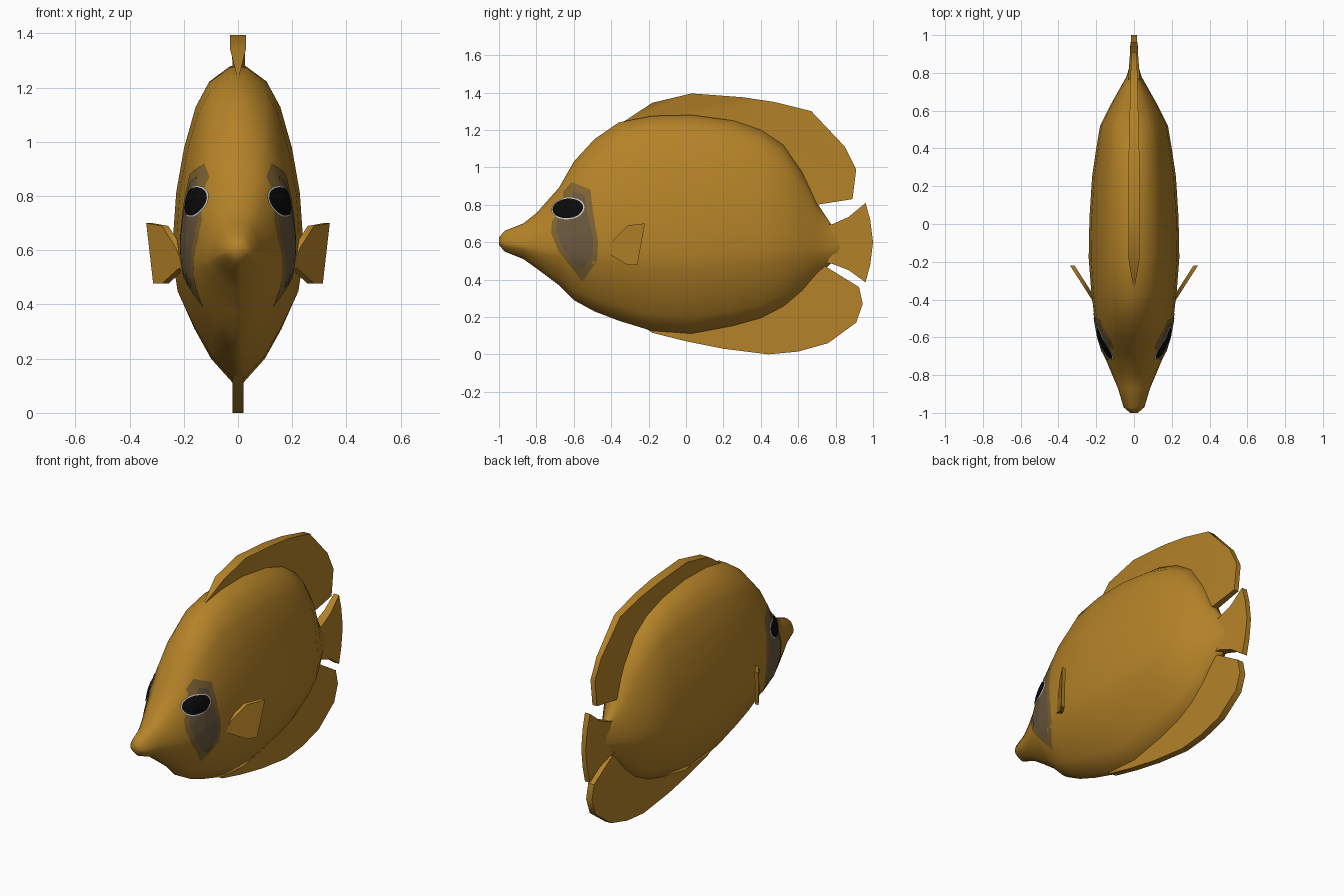
import bpy, bmesh, math
from mathutils import Vector
from mathutils.bvhtree import BVHTree

if "Cube" in bpy.data.objects:
    bpy.data.objects.remove(bpy.data.objects["Cube"])


def material(name, rgb):
    m = bpy.data.materials.new(name)
    m.diffuse_color = (*rgb, 1)
    m.use_nodes = True
    m.node_tree.nodes["Principled BSDF"].inputs["Base Color"].default_value = m.diffuse_color
    return m


GOLD = material("golden_skin", (0.46, 0.225, 0.021))
BROWN = material("soft_brown", (0.215, 0.125, 0.033))
GREY = material("grey_brown", (0.145, 0.1, 0.05))
BLACK = material("eye_black", (0.003, 0.003, 0.003))
PALE = material("pale_rim", (0.6, 0.6, 0.56))


def finish(bm, name, mat, angle):
    bmesh.ops.recalc_face_normals(bm, faces=bm.faces)
    me = bpy.data.meshes.new(name)
    bm.to_mesh(me)
    bm.free()
    me.materials.append(mat)
    ob = bpy.data.objects.new(name, me)
    bpy.context.collection.objects.link(ob)
    bpy.ops.object.select_all(action='DESELECT')
    ob.select_set(True)
    bpy.context.view_layer.objects.active = ob
    bpy.ops.object.shade_smooth_by_angle(angle=math.radians(angle))
    return ob


# Body stations: y, top z, bottom z, half width
STATIONS = [
    (-1.0, .625, .585, .02), (-.97, .66, .55, .055), (-.87, .70, .51, .085),
    (-.8, .755, .46, .115), (-.68, .89, .37, .165), (-.6, 1.03, .29, .19),
    (-.49, 1.15, .23, .21), (-.36, 1.24, .18, .226), (-.18, 1.275, .125, .24),
    (.03, 1.28, .11, .236), (.25, 1.25, .15, .222), (.4, 1.2, .19, .2),
    (.52, 1.12, .25, .18), (.62, .98, .33, .13), (.7, .81, .42, .085),
    (.78, .69, .49, .04), (.86, .67, .51, .016)]
# Half section: height fraction above or below the middle, width fraction
SECTION = [(1, .12), (.91, .45), (.77, .65), (.53, .83), (.27, .95), (0, 1),
           (-.2, .985), (-.37, .93), (-.62, .68), (-.83, .42), (-1, .08)]


def build_body():
    bm = bmesh.new()
    rings = []
    for y, top, bottom, w in STATIONS:
        mid = bottom + (top - bottom) * .45
        half = [(w * k, mid + t * ((top - mid) if t > 0 else (mid - bottom))) for t, k in SECTION]
        loop = half + [(-x, z) for x, z in reversed(half)]
        rings.append([bm.verts.new((x, y, z)) for x, z in loop])
    n = len(rings[0])
    for a, b in zip(rings, rings[1:]):
        for i in range(n):
            bm.faces.new((a[i], a[(i + 1) % n], b[(i + 1) % n], b[i]))
    bm.faces.new(rings[0])
    bm.faces.new(rings[-1])
    bmesh.ops.recalc_face_normals(bm, faces=bm.faces)
    tree = BVHTree.FromBMesh(bm)
    finish(bm, "body", GOLD, 70)
    return tree


def slab(name, outline, centre, half):
    """Thin fin from a (y, z) outline; centre and half give x by y."""
    bm = bmesh.new()
    right = [bm.verts.new((centre(y) + half(y), y, z)) for y, z in outline]
    left = [bm.verts.new((centre(y) - half(y), y, z)) for y, z in outline]
    n = len(outline)
    caps = [bm.faces.new(right), bm.faces.new(left[::-1])]
    for i in range(n):
        j = (i + 1) % n
        bm.faces.new((right[i], left[i], left[j], right[j]))
    bmesh.ops.triangulate(bm, faces=caps)
    return finish(bm, name, GOLD, 40)


def mid_plane(y):
    return 0.0


tree = build_body()

# Fins along the middle
slab("dorsal_fin", [
    (-.34, 1.24), (-.18, 1.345), (.03, 1.395), (.3, 1.375), (.47, 1.35), (.67, 1.3),
    (.85, 1.11), (.91, .99), (.89, .83), (.7, .8), (.55, .8), (.5, 1.0), (.3, 1.15),
    (0, 1.2)], mid_plane,
    lambda y: max(.003, min(.03, (y + .34) * .19, .03 - (y - .3) * .025)))
slab("anal_fin", [
    (-.25, .16), (-.18, .115), (.0, .07), (.2, .03), (.44, 0), (.6, .015), (.76, .06),
    (.91, .17), (.945, .27), (.925, .36), (.73, .48), (.55, .45), (.4, .3), (.1, .2)],
    mid_plane, lambda y: .02)
slab("tail_fin", [
    (.74, .69), (.78, .695), (.87, .735), (.96, .81), (.985, .72), (1.0, .6),
    (.985, .48), (.96, .385), (.87, .45), (.78, .485), (.74, .49)],
    mid_plane, lambda y: .03 - max(0, y - .78) * .07)

# Side fins, swept outward
SIDE_FIN = [(-.45, .51), (-.41, .535), (-.31, .477), (-.26, .477), (-.22, .70),
            (-.31, .69), (-.39, .61)]
for side, label in ((1, "right"), (-1, "left")):
    slab(label + "_side_fin", SIDE_FIN,
         lambda y, s=side: s * (.205 + (y + .41) * .64), lambda y: .012)


def surface_plate(name, outline, mat, lift, dome=0.0, rings=8, split=3):
    """Thin plate laid over both flanks of the body inside a (y, z) outline."""
    n = len(outline)
    edge = []
    for i in range(n):
        a, b = Vector(outline[i]), Vector(outline[(i + 1) % n])
        edge += [a.lerp(b, k / split) for k in range(split)]
    c = sum(edge, Vector((0, 0))) / len(edge)
    bm = bmesh.new()
    for side in (1, -1):
        def point(p, r):
            hit, normal, _, _ = tree.ray_cast(Vector((2, p.x, p.y)), Vector((-1, 0, 0)))
            q = hit + normal * (lift + dome * (1 - r * r))
            return bm.verts.new((q.x * side, q.y, q.z))
        hub = point(c, 0)
        last = None
        for k in range(1, rings + 1):
            ring = [point(c.lerp(p, k / rings), k / rings) for p in edge]
            m = len(ring)
            for i in range(m):
                j = (i + 1) % m
                f = [hub, ring[i], ring[j]] if last is None else [last[i], ring[i], ring[j], last[j]]
                bm.faces.new(f)
            last = ring
    ob = finish(bm, name, mat, 60)
    # Make every plate face outward
    bm = bmesh.new()
    bm.from_mesh(ob.data)
    bm.normal_update()
    bmesh.ops.reverse_faces(bm, faces=[
        f for f in bm.faces if f.normal.x * f.calc_center_median().x < 0])
    bm.to_mesh(ob.data)
    bm.free()


# Cheek bands and eyes
surface_plate("outer_cheek_band", [
    (-.61, .92), (-.51, .88), (-.495, .75), (-.47, .6), (-.475, .5), (-.555, .39),
    (-.6, .45), (-.68, .55), (-.72, .65), (-.715, .71), (-.66, .8), (-.655, .87)], BROWN, .003)
surface_plate("inner_cheek_band", [
    (-.6, .87), (-.54, .85), (-.525, .75), (-.495, .62), (-.5, .53), (-.55, .46),
    (-.6, .49), (-.66, .57), (-.69, .66), (-.685, .72), (-.63, .8)], GREY, .006)


def oval(ry, rz, tilt=.08):
    pts = []
    for i in range(20):
        a = math.tau * i / 20
        u, v = ry * math.cos(a), rz * math.sin(a)
        pts.append((-.628 + u, .778 + v + u * tilt))
    return pts


surface_plate("eye_rim", oval(.088, .058), PALE, .009, split=1)
surface_plate("eye", oval(.081, .052), BLACK, .011, .006, split=1)
